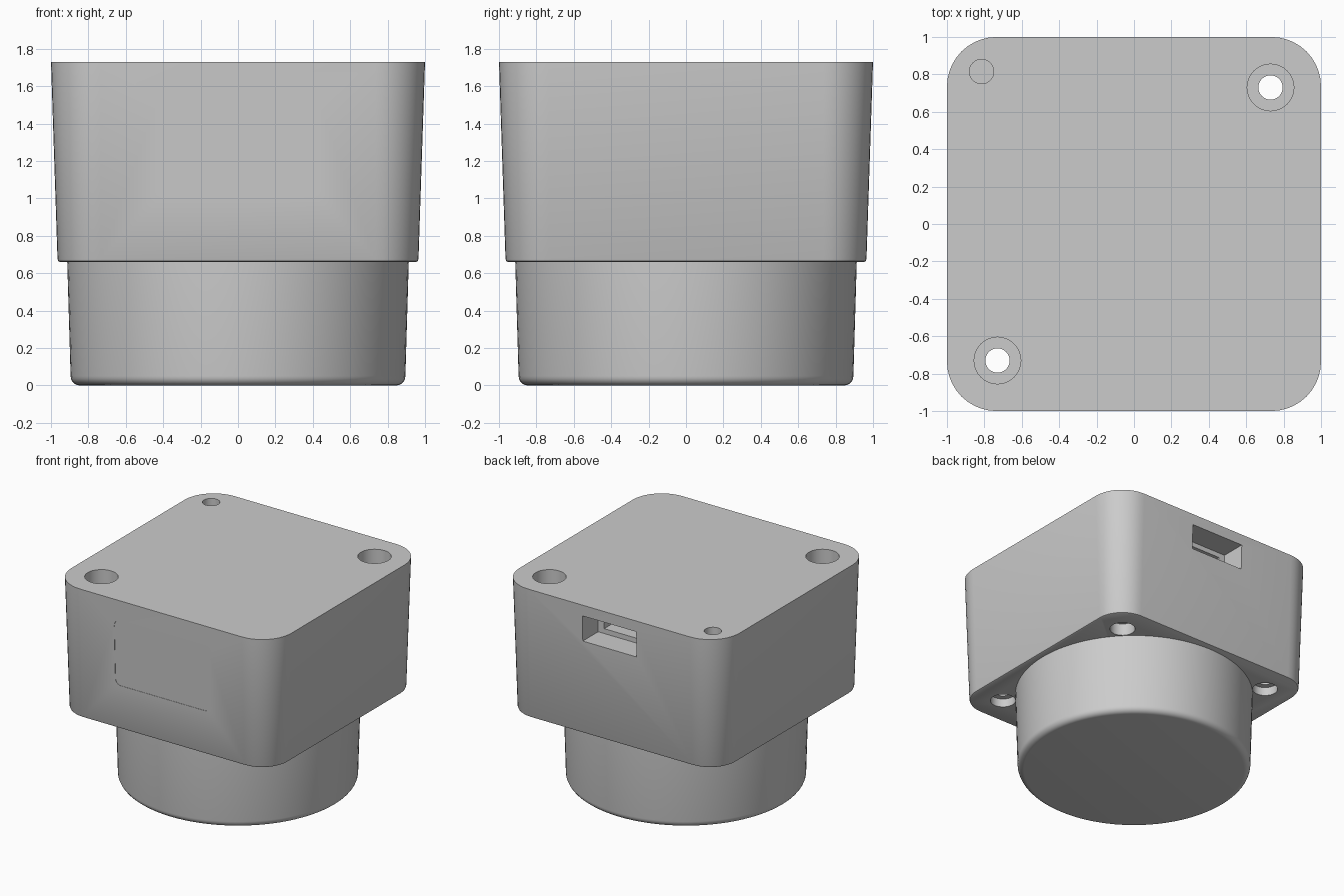
import bpy, bmesh, math

cube = bpy.data.objects.get("Cube")
if cube:
    bpy.data.objects.remove(cube, do_unlink=True)

grey = bpy.data.materials.new("plain grey")
grey.use_nodes = True
colour = (0.6, 0.6, 0.6, 1)
grey.diffuse_color = colour
grey.node_tree.nodes["Principled BSDF"].inputs["Base Color"].default_value = colour


def rounded_rect(w, h, r, seg=10):
    """Outline points of a rounded rectangle with half sizes w and h."""
    pts = []
    for i, (sx, sy) in enumerate(((1, 1), (-1, 1), (-1, -1), (1, -1))):
        for k in range(seg + 1):
            a = math.pi / 2 * (i + k / seg)
            pts.append((sx * (w - r) + r * math.cos(a), sy * (h - r) + r * math.sin(a)))
    return pts


def circle(r, seg=64):
    return [(r * math.cos(math.tau * k / seg), r * math.sin(math.tau * k / seg)) for k in range(seg)]


def loft(name, rings):
    """Closed solid through a list of 3D rings of equal length."""
    bm = bmesh.new()
    loops = [[bm.verts.new(p) for p in ring] for ring in rings]
    n = len(loops[0])
    for a, b in zip(loops, loops[1:]):
        for i in range(n):
            j = (i + 1) % n
            bm.faces.new((a[i], a[j], b[j], b[i]))
    bm.faces.new(loops[0])
    bm.faces.new(loops[-1])
    bmesh.ops.recalc_face_normals(bm, faces=bm.faces)
    me = bpy.data.meshes.new(name)
    bm.to_mesh(me)
    bm.free()
    me.materials.append(grey)
    ob = bpy.data.objects.new(name, me)
    bpy.context.collection.objects.link(ob)
    return ob


def at_z(pts, z, x=0, y=0):
    return [(px + x, py + y, z) for px, py in pts]


def cylinder(name, x, y, z0, z1, r):
    return loft(name, [at_z(circle(r, 32), z, x, y) for z in (z0, z1)])


def block(name, x0, x1, y0, y1, z0, z1):
    pts = [(x0, y0), (x1, y0), (x1, y1), (x0, y1)]
    return loft(name, [at_z(pts, z0), at_z(pts, z1)])


def activate(ob):
    bpy.ops.object.select_all(action='DESELECT')
    ob.select_set(True)
    bpy.context.view_layer.objects.active = ob


def cut(ob, cutter):
    mod = ob.modifiers.new("cut", 'BOOLEAN')
    mod.operation = 'DIFFERENCE'
    mod.solver = 'EXACT'
    mod.object = cutter
    activate(ob)
    bpy.ops.object.modifier_apply(modifier=mod.name)
    bpy.data.objects.remove(cutter, do_unlink=True)


def smooth(ob):
    activate(ob)
    bpy.ops.object.shade_smooth_by_angle(angle=math.radians(30))


BASE, TOP = 0.66, 1.73

# Tapered housing with a small rounding at its lower edge
levels = [(BASE, 0.952), (BASE + 0.004, 0.96), (BASE + 0.015, 0.965), (TOP, 1.0)]
housing = loft("housing", [at_z(rounded_rect(h, h, h - 0.735), z) for z, h in levels])

# Two through bolt holes, wide at both ends and narrow between
for s in (1, -1):
    c = 0.73 * s
    cut(housing, cylinder("bolt_bore", c, c, 0.9, 1.8, 0.125))
    cut(housing, cylinder("bolt_neck", c, c, 0.5, 1.0, 0.065))
    cut(housing, cylinder("bolt_foot", c * 0.985, c * 0.985, 0.5, 0.76, 0.097))
    # Stepped blind holes in the other two lower corners
    d = 0.715 * s
    cut(housing, cylinder("screw_bore", d, -d, 0.5, 0.73, 0.097))
    cut(housing, cylinder("screw_neck", d, -d, 0.6, 0.95, 0.05))

# Small blind hole in the top
cut(housing, cylinder("reset_hole", -0.815, 0.815, 1.45, 1.8, 0.065))

# Socket opening in the back, with a narrower cavity behind it
cut(housing, block("socket_opening", -0.245, 0.245, 0.79, 1.1, 1.43, 1.64))
cut(housing, block("socket_cavity", -0.19, 0.19, 0.55, 0.9, 1.47, 1.6))

# Shallow rounded panel on the front, following the taper
panel = rounded_rect(0.43, 0.27, 0.05, 5)


def panel_ring(depth):
    return [(x, -(0.965 + 0.035 * (z + 1.29 - BASE) / (TOP - BASE)) + depth, z + 1.29) for x, z in panel]


cut(housing, loft("panel_recess", [panel_ring(-0.05), panel_ring(0.003)]))
smooth(housing)

# Round lens barrel below the housing, with a rounded bottom rim
R = 0.05
rim = [math.pi / 2 * k / 6 for k in range(7)]
profile = [(0.895 - R + R * math.sin(a), R - R * math.cos(a)) for a in rim]
profile += [(0.913, BASE), (0.913, BASE + 0.002)]
barrel = loft("barrel", [at_z(circle(r, 96), z) for r, z in profile])
smooth(barrel)

# Socket tongue and contacts
block("socket_tongue", -0.15, 0.15, 0.54, 0.76, 1.525, 1.55)
for i in range(5):
    x = -0.11 + 0.055 * i
    block(f"socket_contact_{i + 1}", x - 0.012, x + 0.012, 0.56, 0.74, 1.549, 1.558)
